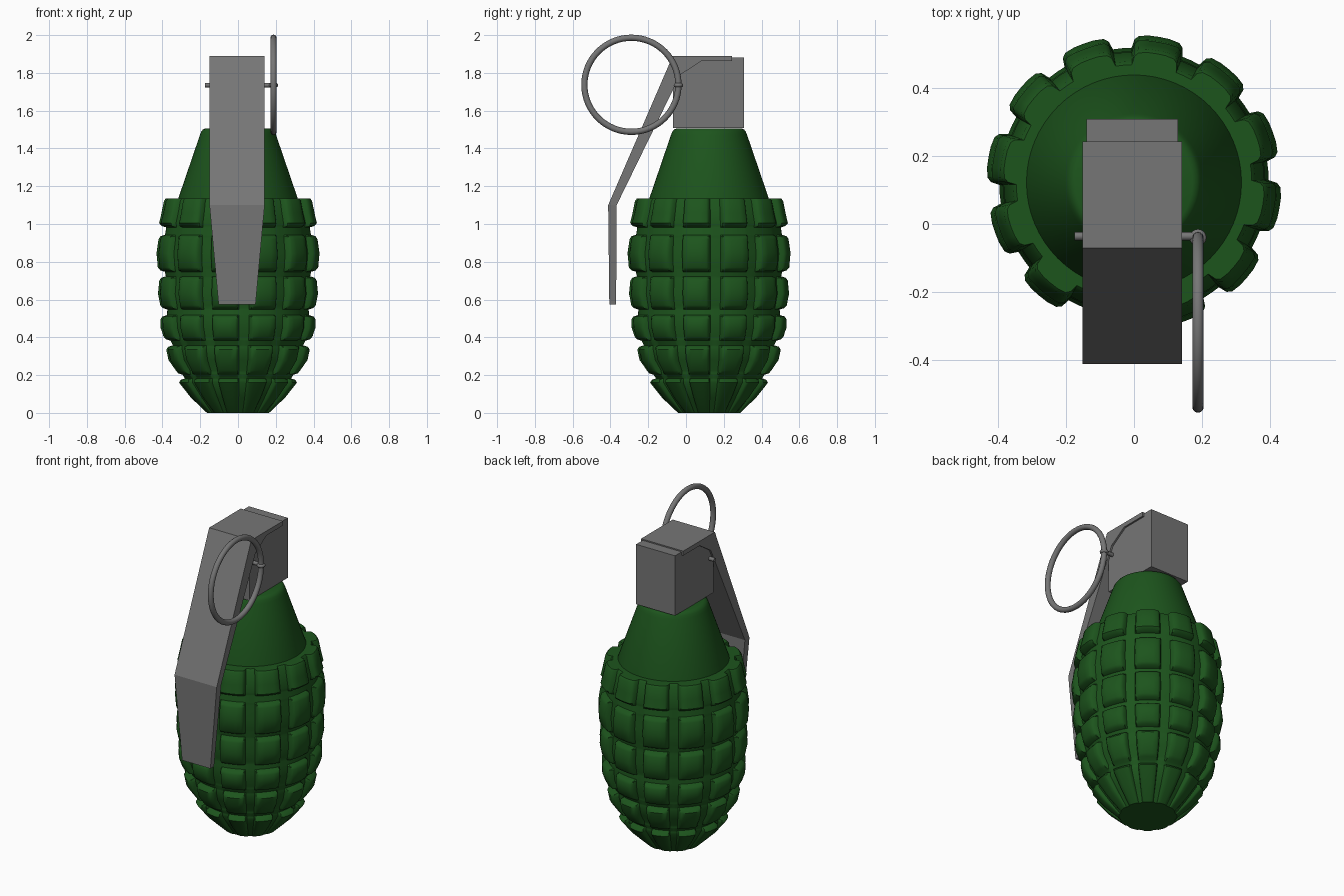
import bpy, bmesh
from math import radians, cos, sin, pi

if "Cube" in bpy.data.objects:
    bpy.data.objects.remove(bpy.data.objects["Cube"])

CY = 0.122  # y of the body axis


def material(name, color):
    m = bpy.data.materials.new(name)
    m.diffuse_color = color
    m.use_nodes = True
    m.node_tree.nodes["Principled BSDF"].inputs["Base Color"].default_value = m.diffuse_color
    return m


def finish(name, bm, mat=None, smooth=None):
    bmesh.ops.recalc_face_normals(bm, faces=bm.faces)
    me = bpy.data.meshes.new(name)
    bm.to_mesh(me)
    bm.free()
    ob = bpy.data.objects.new(name, me)
    bpy.context.collection.objects.link(ob)
    if mat:
        me.materials.append(mat)
    if smooth:
        bpy.ops.object.select_all(action='DESELECT')
        ob.select_set(True)
        bpy.context.view_layer.objects.active = ob
        bpy.ops.object.shade_smooth_by_angle(angle=radians(smooth))
    return ob


def loft(bm, rings):
    """Skin a stack of closed rings and cap both ends."""
    loops = [[bm.verts.new(p) for p in ring] for ring in rings]
    n = len(loops[0])
    for a, b in zip(loops, loops[1:]):
        for i in range(n):
            j = (i + 1) % n
            bm.faces.new((a[i], a[j], b[j], b[i]))
    bm.faces.new(loops[0])
    bm.faces.new(loops[-1])


green = material("green_paint", (0.012, 0.09, 0.012, 1))
grey = material("grey_metal", (0.18, 0.18, 0.18, 1))

# Body: rows of blocks (z low, radius, z middle, radius, z high, radius)
rows = [(0.0, 0.165, 0.08, 0.25, 0.175, 0.315),
        (0.21, 0.33, 0.28, 0.37, 0.35, 0.383),
        (0.39, 0.395, 0.45, 0.412, 0.51, 0.414),
        (0.555, 0.412, 0.63, 0.426, 0.715, 0.42),
        (0.755, 0.425, 0.845, 0.434, 0.935, 0.424),
        (0.99, 0.418, 1.06, 0.407, 1.135, 0.392)]
# Angular steps inside one of 12 sectors: (degrees from groove centre, groove depth 0..1)
steps = [(-4, 1), (0, 1), (4, 1), (5.2, 0.35), (7, 0.08), (11, 0),
         (15, 0), (19, 0), (23, 0.08), (24.8, 0.35)]
columns = [(radians(5 + 30 * k + a), t) for k in range(12) for a, t in steps]


def body_ring(r, z, groove=0.0, cut=1.0):
    depth = 0.038 * min(1, r / 0.35)
    out = []
    for a, t in columns:
        q = r - depth * max(groove, t * cut)
        out.append((q * cos(a), CY + q * sin(a), z))
    return out


rings = []
for i, (z0, r0, z1, r1, z2, r2) in enumerate(rows):
    first, last = i == 0, i == len(rows) - 1
    if first:
        rings.append(body_ring(r0, z0, 0, 0.3))
    else:
        rings += [body_ring(r0, z0 - 0.008, 1), body_ring(r0, z0, 0.35),
                  body_ring(r0 + 0.003, z0 + 0.015, 0.06)]
    rings.append(body_ring(r1, z1))
    if last:
        rings += [body_ring(r2 + 0.002, z2 - 0.012), body_ring(r2 - 0.008, z2),
                  body_ring(0.3, z2, 0, 0)]
    else:
        rings += [body_ring(r2, z2 - 0.015, 0.06), body_ring(r2, z2, 0.35),
                  body_ring(r2, z2 + 0.008, 1)]
bm = bmesh.new()
loft(bm, rings)
finish("body", bm, green, 40)

# Tapered neck
bm = bmesh.new()
loft(bm, [[(r * cos(2 * pi * i / 64), CY + r * sin(2 * pi * i / 64), z) for i in range(64)]
          for r, z in [(0.316, 1.12), (0.316, 1.136), (0.202, 1.47),
                       (0.195, 1.488), (0.186, 1.5), (0.172, 1.506)]])
finish("neck", bm, green, 40)

# Fuse head block
bm = bmesh.new()
bmesh.ops.create_cube(bm, size=1)
for v in bm.verts:
    v.co = (-0.005 + v.co.x * 0.27, 0.119 + v.co.y * 0.378, 1.695 + v.co.z * 0.375)
finish("fuse_head", bm, grey)

# Safety lever: (outer y, z), (inner y, z), half width along its length
stations = [((0.243, 1.89), (0.243, 1.862), 0.146),
            ((0.08, 1.89), (0.08, 1.862), 0.146),
            ((-0.07, 1.89), (-0.03, 1.79), 0.146),
            ((-0.412, 1.10), (-0.367, 1.10), 0.146),
            ((-0.406, 0.575), (-0.37, 0.575), 0.098)]
bm = bmesh.new()
X = -0.005
loft(bm, [[(X - w, *o), (X + w, *o), (X + w, *n), (X - w, *n)] for o, n, w in stations])
finish("lever", bm, grey)


def torus(name, centre, major, minor, axis, n, m):
    bpy.ops.mesh.primitive_torus_add(major_radius=major, minor_radius=minor,
                                     major_segments=n, minor_segments=m,
                                     location=centre, rotation=axis)
    ob = bpy.context.object
    ob.name = name
    ob.data.materials.append(grey)
    bpy.ops.object.shade_smooth()


# Pull ring, and the pin with its eyelet around the ring
torus("pull_ring", (0.188, -0.289, 1.737), 0.249, 0.0165, (0, pi / 2, 0), 64, 14)
torus("pin_eyelet", (0.188, -0.04, 1.735), 0.014, 0.011, (0, 0, 0), 20, 10)
bpy.ops.mesh.primitive_cylinder_add(vertices=20, radius=0.012, depth=0.36,
                                    location=(0.005, -0.036, 1.735), rotation=(0, pi / 2, 0))
pin = bpy.context.object
pin.name = "safety_pin"
pin.data.materials.append(grey)
bpy.ops.object.shade_smooth_by_angle(angle=radians(40))
